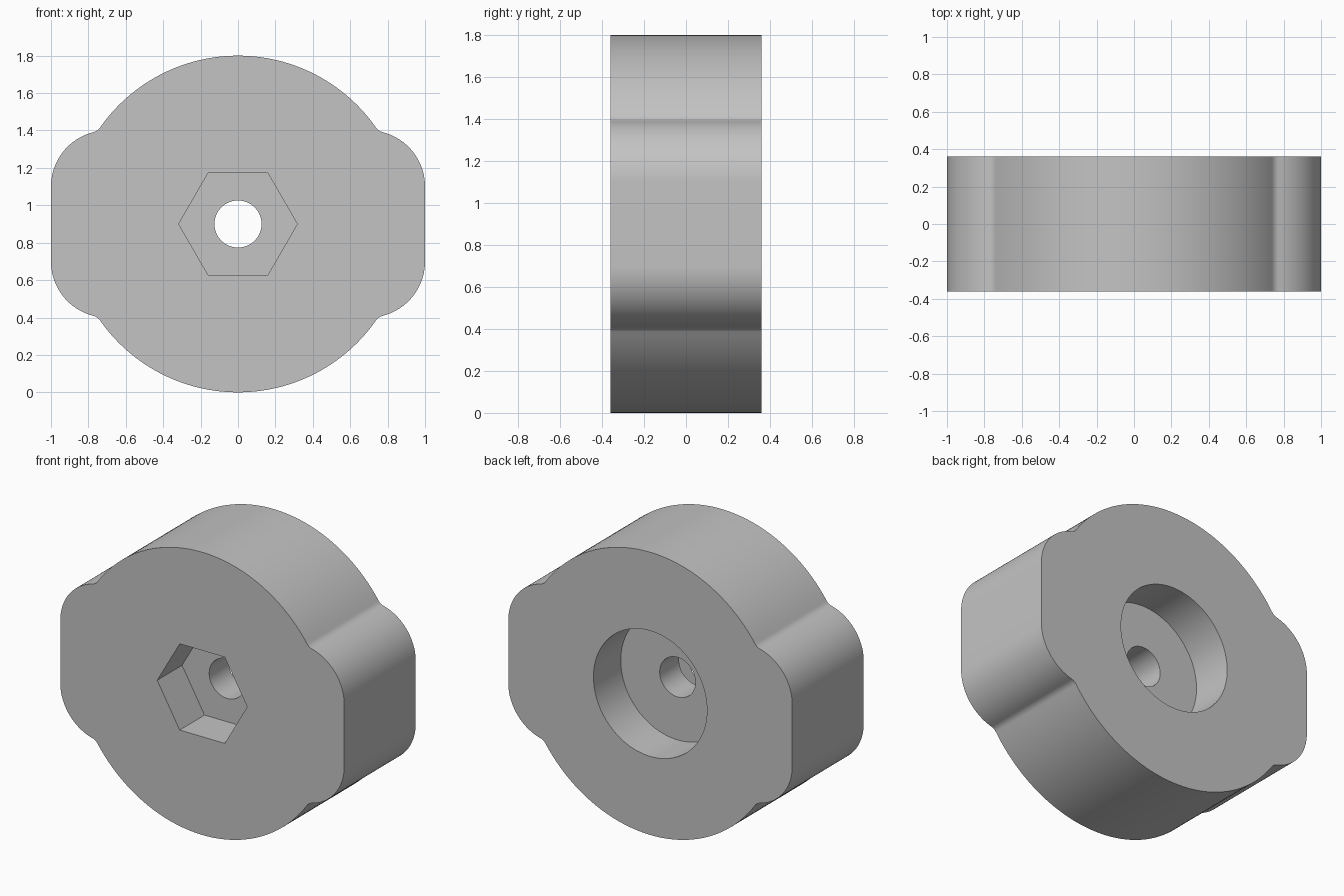
import bpy, bmesh
from math import cos, sin, pi, atan2, sqrt, radians
from mathutils import Vector

if "Cube" in bpy.data.objects:
    bpy.data.objects.remove(bpy.data.objects["Cube"], do_unlink=True)

HALF = 0.36      # half thickness along y
MID = 0.9        # height of the axis, also the disc radius

grey = bpy.data.materials.new("plain grey")
grey.use_nodes = True
grey.diffuse_color = (0.55, 0.55, 0.55, 1)
grey.node_tree.nodes["Principled BSDF"].inputs["Base Color"].default_value = grey.diffuse_color


def arc(center, radius, start, end, steps):
    return [center + radius * Vector((cos(a), sin(a)))
            for a in (start + (end - start) * i / steps for i in range(steps + 1))]


def prism(name, points, y0, y1):
    """Extrude an x-z outline from y0 to y1."""
    bm = bmesh.new()
    face = bm.faces.new([bm.verts.new((p.x, y0, p.y + MID)) for p in points])
    ext = bmesh.ops.extrude_face_region(bm, geom=[face])["geom"]
    moved = [v for v in ext if isinstance(v, bmesh.types.BMVert)]
    bmesh.ops.translate(bm, verts=moved, vec=(0, y1 - y0, 0))
    bmesh.ops.recalc_face_normals(bm, faces=bm.faces)
    mesh = bpy.data.meshes.new(name)
    bm.to_mesh(mesh)
    bm.free()
    mesh.materials.append(grey)
    obj = bpy.data.objects.new(name, mesh)
    bpy.context.collection.objects.link(obj)
    return obj


def polygon(radius, sides):
    return arc(Vector((0, 0)), radius, 0, 2 * pi, sides)[:-1]


# Quarter outline: rounded tab corner, small concave fillet, large disc
origin, corner = Vector((0, 0)), Vector((0.7, 0.2))
corner_r, fillet_r = 0.3, 0.06
reach, near, d = MID + fillet_r, corner_r + fillet_r, corner.length
along = (reach ** 2 - near ** 2 + d ** 2) / (2 * d)
u = corner.normalized()
fillet = along * u + sqrt(reach ** 2 - along ** 2) * Vector((-u.y, u.x))
to_fillet = fillet - corner
tab_end = atan2(to_fillet.y, to_fillet.x)
disc_start = atan2(fillet.y, fillet.x)
quarter = arc(corner, corner_r, 0, tab_end, 20)
quarter += arc(fillet, fillet_r, tab_end + pi, disc_start + pi, 8)[1:]
quarter += arc(origin, MID, disc_start, pi / 2, 28)[1:]

# Mirror the quarter into the full outline
half = quarter + [Vector((-p.x, p.y)) for p in reversed(quarter[:-1])]
outline = half + [Vector((p.x, -p.y)) for p in reversed(half)]
body = prism("knob_body", outline, -HALF, HALF)

# Hexagonal nut pocket in front, round recess behind, bolt hole through
cutters = [
    prism("nut_pocket_cutter", polygon(0.317, 6), -HALF - 0.1, -HALF + 0.25),
    prism("round_recess_cutter", polygon(0.4, 96), HALF - 0.275, HALF + 0.1),
    prism("bolt_hole_cutter", polygon(0.126, 64), -HALF - 0.2, HALF + 0.2),
]
bpy.context.view_layer.objects.active = body
for cutter in cutters:
    cutter.hide_render = True
    cut = body.modifiers.new(cutter.name, "BOOLEAN")
    cut.operation = "DIFFERENCE"
    cut.solver = "EXACT"
    cut.object = cutter
    bpy.ops.object.modifier_apply(modifier=cut.name)
    bpy.data.objects.remove(cutter, do_unlink=True)

# Smooth curved walls, sharp rims
bpy.ops.object.select_all(action="DESELECT")
body.select_set(True)
bpy.ops.object.shade_smooth_by_angle(angle=radians(30))
